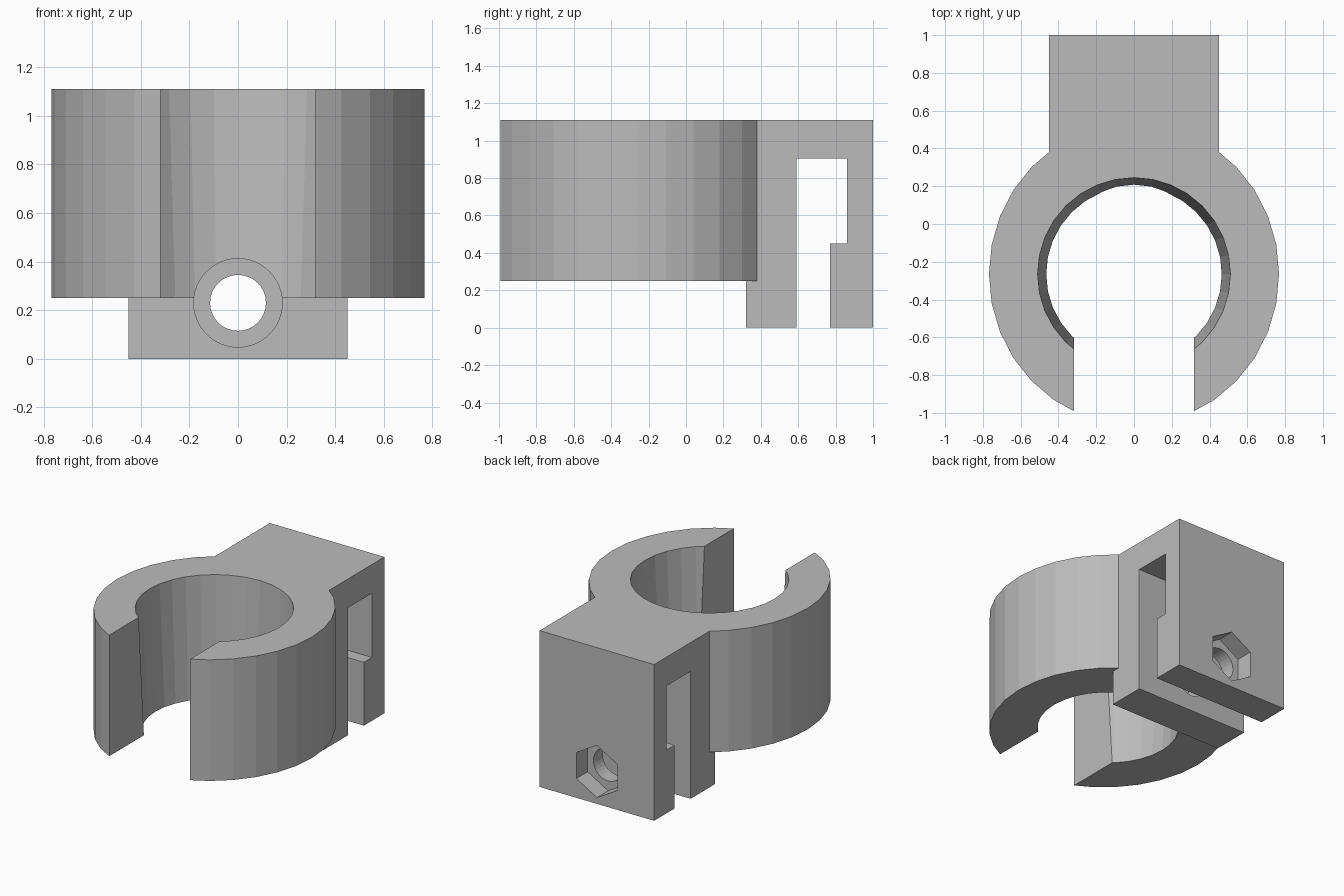
import bpy, math
from mathutils import Matrix, Vector

if "Cube" in bpy.data.objects:
    bpy.data.objects.remove(bpy.data.objects["Cube"])

grey = bpy.data.materials.new("plain grey")
grey.diffuse_color = (0.5, 0.5, 0.5, 1)
grey.use_nodes = True
grey.node_tree.nodes["Principled BSDF"].inputs["Base Color"].default_value = grey.diffuse_color

RING_Y, BOLT_Z = -0.265, 0.23


def box(name, x, y, z):
    bpy.ops.mesh.primitive_cube_add(size=1)
    ob = bpy.context.object
    ob.name = name
    lo, hi = Vector((x[0], y[0], z[0])), Vector((x[1], y[1], z[1]))
    ob.data.transform(Matrix.Translation((lo + hi) / 2) @ Matrix.Diagonal((*(hi - lo), 1)))
    return ob


def upright(name, r_low, r_high, z, sides=32, stretch=1):
    # vertical cylinder or cone on the ring axis, first corner on the x axis
    bpy.ops.mesh.primitive_cone_add(vertices=sides, radius1=r_low, radius2=r_high, depth=z[1] - z[0])
    ob = bpy.context.object
    ob.name = name
    ob.data.transform(Matrix.Translation((0, RING_Y, sum(z) / 2)) @ Matrix.Diagonal((1, stretch, 1, 1)))
    return ob


def bolt_cut(name, r, y, sides):
    # cylinder along y on the bolt axis, one corner pointing up
    bpy.ops.mesh.primitive_cylinder_add(vertices=sides, radius=r, depth=y[1] - y[0])
    ob = bpy.context.object
    ob.name = name
    ob.data.transform(Matrix.Translation((0, sum(y) / 2, BOLT_Z)) @ Matrix.Rotation(math.pi / 2, 4, 'X'))
    return ob


def combine(body, tool, operation):
    mod = body.modifiers.new(tool.name, 'BOOLEAN')
    mod.operation, mod.solver, mod.object = operation, 'EXACT', tool
    bpy.context.view_layer.objects.active = body
    bpy.ops.object.modifier_apply(modifier=mod.name)
    bpy.data.objects.remove(tool)


# Open ring joined to the clamp block
clamp = upright("ring_clamp", 0.768, 0.768, (0.25, 1.11), stretch=0.8 / 0.768)
combine(clamp, box("block", (-0.45, 0.45), (0.32, 1.0), (0, 1.11)), 'UNION')

# Tapered bore and the mouth at the front
combine(clamp, upright("bore", 0.462, 0.513, (0.2, 1.16)), 'DIFFERENCE')
combine(clamp, box("mouth", (-0.318, 0.318), (-1.3, RING_Y), (0.1, 1.3)), 'DIFFERENCE')

# Stepped slot between the two jaws
combine(clamp, box("slot_low", (-1, 1), (0.59, 0.77), (-0.2, 0.6)), 'DIFFERENCE')
combine(clamp, box("slot_high", (-1, 1), (0.59, 0.86), (0.45, 0.905)), 'DIFFERENCE')

# Bolt hole, round head recess and hexagonal nut recess
combine(clamp, bolt_cut("head_recess", 0.182, (0.0, 0.42), 48), 'DIFFERENCE')
combine(clamp, bolt_cut("bolt_hole", 0.115, (0.1, 1.2), 32), 'DIFFERENCE')
combine(clamp, bolt_cut("nut_recess", 0.185, (0.875, 1.2), 6), 'DIFFERENCE')

clamp.data.materials.clear()
clamp.data.materials.append(grey)
for p in clamp.data.polygons:
    p.material_index = 0
    p.use_smooth = False
